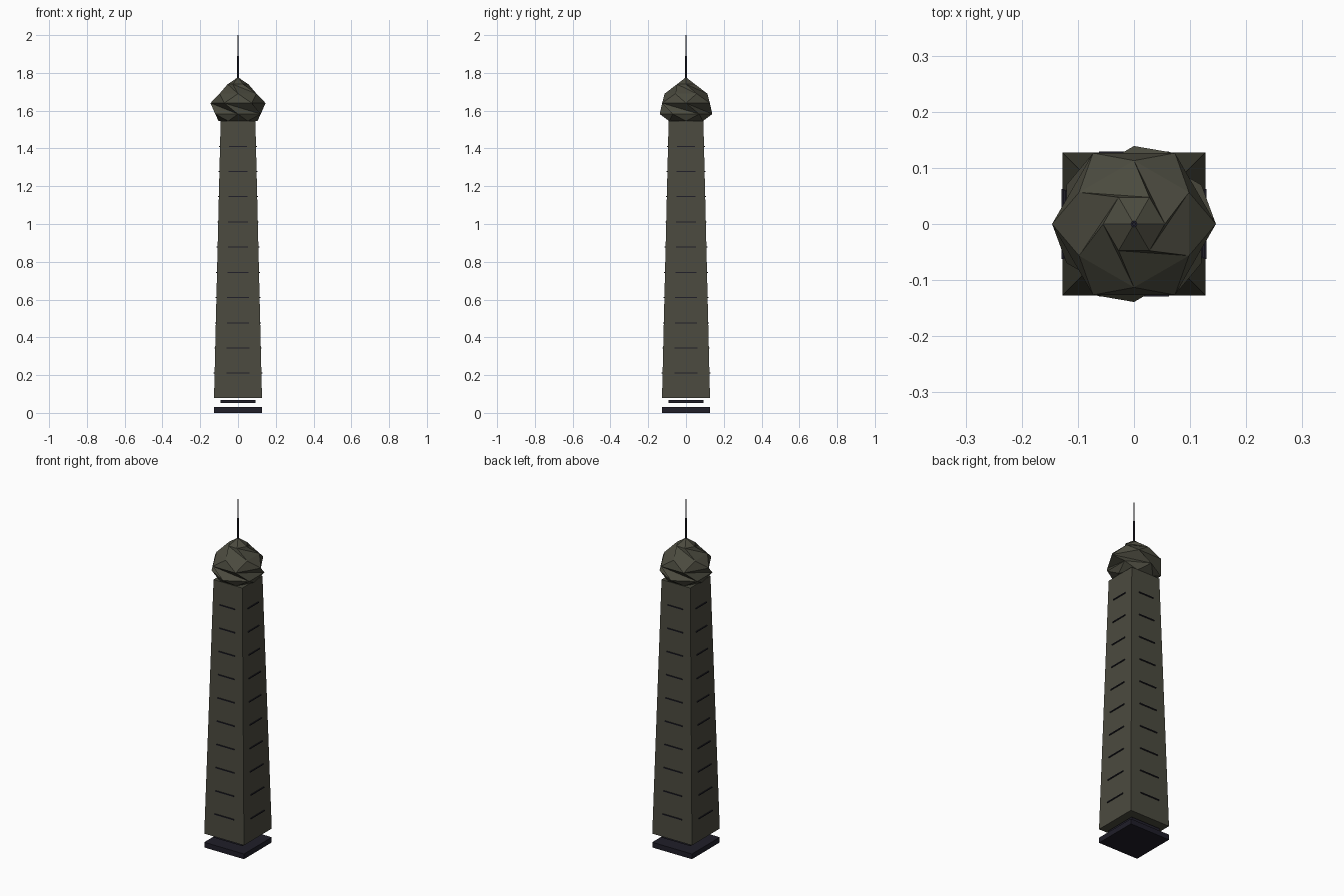
import bpy, bmesh, math

if "Cube" in bpy.data.objects:
    bpy.data.objects.remove(bpy.data.objects["Cube"])


def material(name, rgb):
    m = bpy.data.materials.new(name)
    m.diffuse_color = (*rgb, 1)
    m.use_nodes = True
    m.node_tree.nodes["Principled BSDF"].inputs["Base Color"].default_value = m.diffuse_color
    return m


OLIVE = material("olive stone", (0.070, 0.069, 0.049))
DARK = material("dark slate", (0.014, 0.013, 0.022))


def finish(name, bm, mat):
    bmesh.ops.recalc_face_normals(bm, faces=bm.faces)
    me = bpy.data.meshes.new(name)
    bm.to_mesh(me)
    bm.free()
    me.materials.append(mat)
    ob = bpy.data.objects.new(name, me)
    bpy.context.collection.objects.link(ob)
    return ob


def add_frustum(bm, h0, h1, z0, z1):
    """Four-sided block given (half x, half y) at bottom and top."""
    rings = [[bm.verts.new((sx * h[0], sy * h[1], z))
              for sx, sy in ((-1, -1), (1, -1), (1, 1), (-1, 1))]
             for h, z in ((h0, z0), (h1, z1))]
    bm.faces.new(rings[0][::-1])
    bm.faces.new(rings[1])
    for i in range(4):
        j = (i + 1) % 4
        bm.faces.new((rings[0][i], rings[0][j], rings[1][j], rings[1][i]))


def block(name, h0, h1, z0, z1, mat):
    bm = bmesh.new()
    add_frustum(bm, (h0, h0), (h1, h1), z0, z1)
    return finish(name, bm, mat)


def rod(name, r, z0, z1):
    bm = bmesh.new()
    bmesh.ops.create_cone(bm, cap_ends=True, segments=8, radius1=r, radius2=r, depth=z1 - z0)
    bmesh.ops.translate(bm, verts=bm.verts, vec=(0, 0, (z0 + z1) / 2))
    return finish(name, bm, DARK)


# Tapered shaft floating over two plates
Z0, Z1, H0, H1 = 0.08, 1.545, 0.127, 0.092
block("base_plate", 0.127, 0.127, 0, 0.03, DARK)
block("spacer_plate", 0.092, 0.092, 0.053, 0.069, DARK)
block("shaft", H0, H1, Z0, Z1, OLIVE)

# Window strips on all four sides
bm = bmesh.new()
for k in range(10):
    z = 0.21 + k * 0.1335
    half = H0 + (H1 - H0) * (z - Z0) / (Z1 - Z0)
    wide, out = half * 0.5, half + 0.005
    for size in ((wide, out), (out, wide)):
        add_frustum(bm, size, size, z - 0.0027, z + 0.0027)
finish("window_strips", bm, DARK)

# Faceted crown: six-sided rings, each turned half a step, with one-way diagonals
profile = [(0.055, 1.74), (0.113, 1.69), (0.146, 1.64), (0.139, 1.582), (0.103, 1.545)]
bm = bmesh.new()
rings = []
for n, (r, z) in enumerate(profile):
    turn = math.radians(30) * (n % 2)
    rings.append([bm.verts.new((r * math.cos(turn + i * math.pi / 3),
                                r * math.sin(turn + i * math.pi / 3), z)) for i in range(6)])
apex = bm.verts.new((0, 0, 1.777))
for i in range(6):
    j = (i + 1) % 6
    bm.faces.new((apex, rings[0][i], rings[0][j]))
    for up, low in zip(rings, rings[1:]):
        bm.faces.new((up[i], low[j], up[j]))
        bm.faces.new((up[i], low[i], low[j]))
bm.faces.new(rings[-1][::-1])
finish("crown", bm, OLIVE)

# Two-stage mast
rod("mast_lower", 0.006, 1.76, 1.89)
rod("mast_upper", 0.003, 1.88, 2.0)
